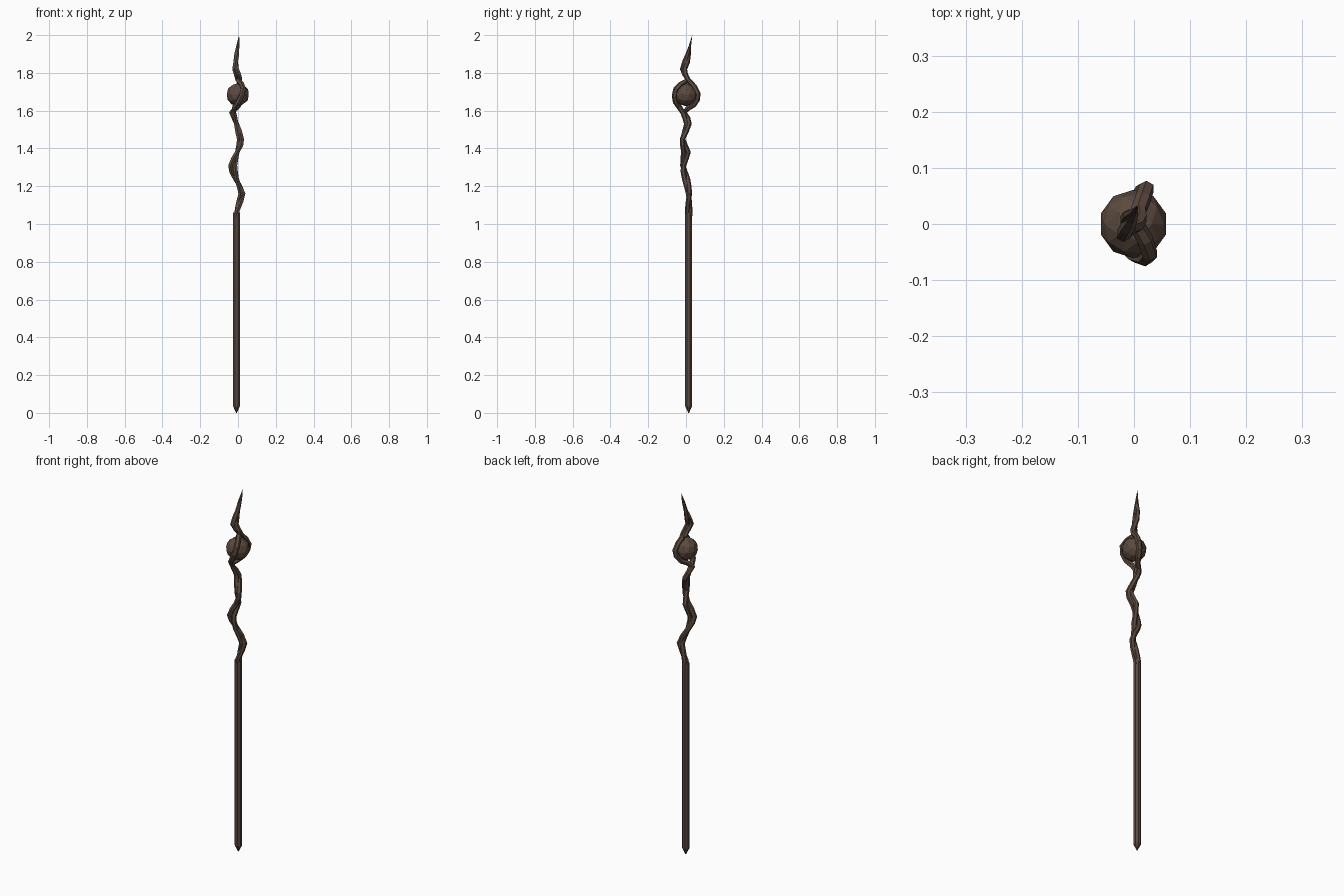
import bpy, bmesh, math
from mathutils import Vector

if "Cube" in bpy.data.objects:
    bpy.data.objects.remove(bpy.data.objects["Cube"])

wood = bpy.data.materials.new("dark brown wood")
wood.diffuse_color = (0.105, 0.068, 0.049, 1)
wood.use_nodes = True
wood.node_tree.nodes["Principled BSDF"].inputs["Base Color"].default_value = wood.diffuse_color


def finish(bm, name):
    bmesh.ops.recalc_face_normals(bm, faces=bm.faces)
    me = bpy.data.meshes.new(name)
    bm.to_mesh(me)
    bm.free()
    me.materials.append(wood)
    ob = bpy.data.objects.new(name, me)
    bpy.context.collection.objects.link(ob)
    return ob


def tube(name, points, sides):
    """Flat-shaded tube through (x, y, z, radius) points."""
    bm = bmesh.new()
    pos = [Vector(p[:3]) for p in points]
    rings = []
    for i, p in enumerate(points):
        t = pos[min(i + 1, len(pos) - 1)] - pos[max(i - 1, 0)]
        # ring frame carried from straight up, so it never twists
        q = Vector((0, 0, 1)).rotation_difference(t.normalized())
        ring = []
        for k in range(sides):
            a = math.tau * (k + 0.5) / sides
            ring.append(bm.verts.new(pos[i] + q @ Vector((math.cos(a), math.sin(a), 0)) * p[3]))
        rings.append(ring)
    for r0, r1 in zip(rings, rings[1:]):
        for k in range(sides):
            j = (k + 1) % sides
            bm.faces.new((r0[k], r0[j], r1[j], r1[k]))
    bm.faces.new(rings[0])
    bm.faces.new(rings[-1])
    return finish(bm, name)


# straight shaft with pointed foot
tube("shaft", [(-.008, .014, 0, .002), (-.008, .014, .035, .0195),
               (-.008, .014, 1.06, .0195)], 8)

# wavering centre line of the twisted part: x, y, z, spread of the two strands
lower = [(-.008, .014, 1.03, .006), (-.005, .014, 1.07, .007), (.010, .015, 1.12, .007),
         (.021, .016, 1.16, .007), (.008, .009, 1.20, .007), (-.011, .000, 1.24, .009),
         (-.024, -.011, 1.28, .012), (-.028, -.015, 1.31, .012), (-.016, -.007, 1.35, .011),
         (-.004, .000, 1.38, .012), (.010, -.012, 1.42, .009), (.013, -.018, 1.45, .007),
         (.003, -.003, 1.49, .007), (-.008, .010, 1.53, .007), (-.018, .002, 1.56, .008),
         (-.029, -.012, 1.59, .008)]
upper = [(.004, .012, 1.765, .007), (-.002, -.004, 1.79, .007), (-.013, -.013, 1.82, .008),
         (-.012, .001, 1.86, .007), (-.007, .012, 1.90, .005), (.000, .022, 1.95, .003),
         (.006, .033, 2.0, 0)]
# where each strand parts to grip the orb
grip = {1: [(-.018, -.036, 1.62), (.002, -.055, 1.645), (.020, -.061, 1.68),
            (.028, -.053, 1.715), (.020, -.028, 1.74)],
        -1: [(-.014, .010, 1.612), (.004, .040, 1.63), (.016, .060, 1.66),
             (.022, .063, 1.69), (.016, .045, 1.725), (.008, .025, 1.748)]}


def twisted(line, side):
    out = []
    for x, y, z, s in line:
        a = (z - 1.30) / .08 * math.pi / 2
        r = .0135 * min(1, max(.03, (2.0 - z) / .13))
        out.append((x + side * s * math.cos(a), y + side * s * math.sin(a), z, r))
    return out


for side, name in ((1, "strand_front"), (-1, "strand_back")):
    path = twisted(lower, side) + [(*p, .0145) for p in grip[side]] + twisted(upper, side)
    tube(name, path, 6)

# faceted orb held by the strands
bm = bmesh.new()
bmesh.ops.create_icosphere(bm, subdivisions=2, radius=.061)
orb = finish(bm, "orb")
orb.location = (-.001, 0, 1.685)
